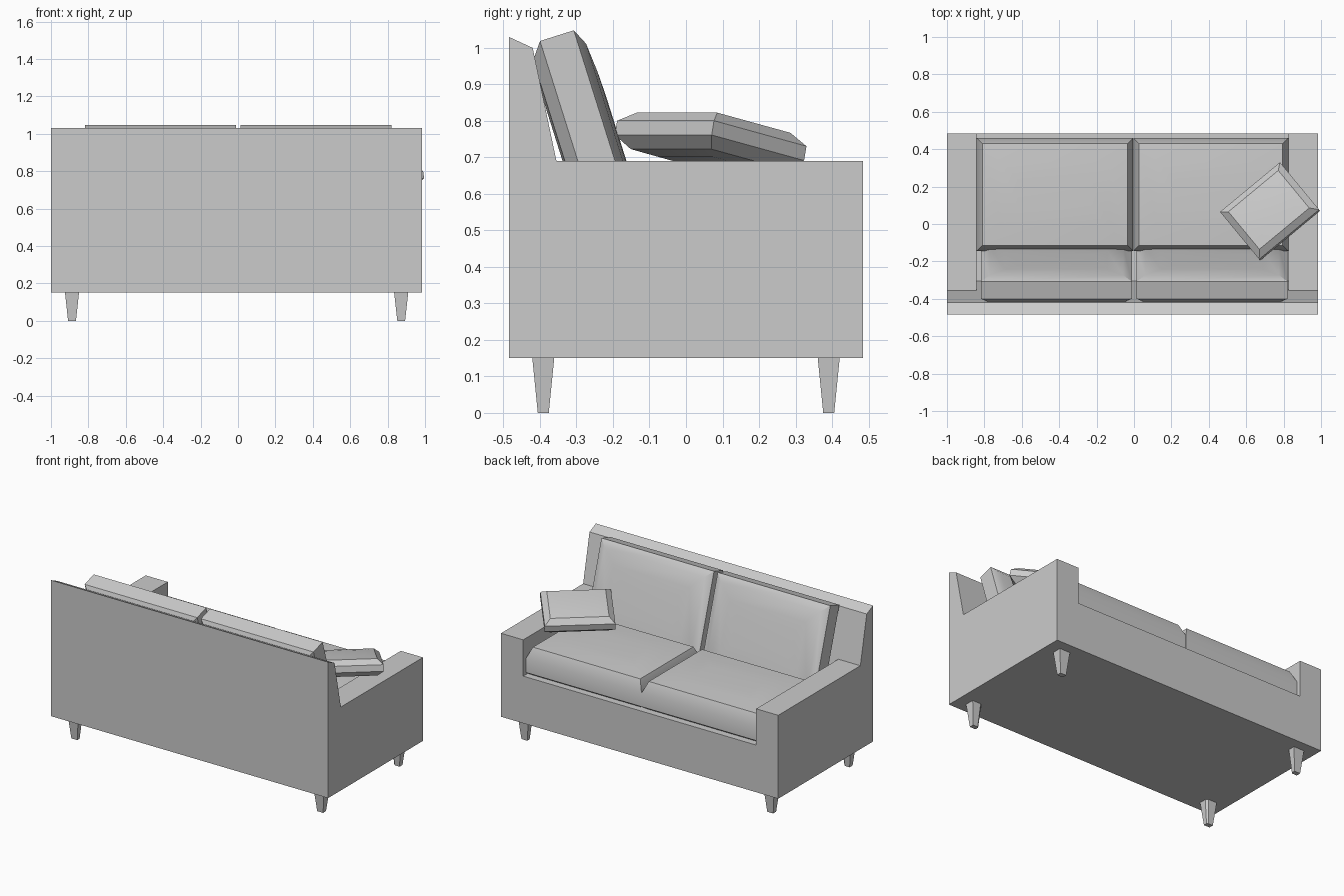
import bpy, bmesh, math
from mathutils import Matrix, Vector

if "Cube" in bpy.data.objects:
    bpy.data.objects.remove(bpy.data.objects["Cube"])


def finish(name, bm, smooth=False):
    bmesh.ops.recalc_face_normals(bm, faces=bm.faces)
    me = bpy.data.meshes.new(name)
    bm.to_mesh(me)
    bm.free()
    ob = bpy.data.objects.new(name, me)
    bpy.context.collection.objects.link(ob)
    if smooth:
        bpy.ops.object.select_all(action='DESELECT')
        bpy.context.view_layer.objects.active = ob
        ob.select_set(True)
        bpy.ops.object.shade_smooth_by_angle(angle=math.radians(25))
    return ob


def loft(name, loops, matrix=None, smooth=False):
    """Skin a stack of point loops and cap both ends."""
    bm = bmesh.new()
    rings = [[bm.verts.new(p) for p in loop] for loop in loops]
    n = len(rings[0])
    for a, b in zip(rings, rings[1:]):
        for i in range(n):
            j = (i + 1) % n
            bm.faces.new((a[i], a[j], b[j], b[i]))
    bm.faces.new(rings[0][::-1])
    bm.faces.new(rings[-1])
    if matrix:
        bm.transform(matrix)
    return finish(name, bm, smooth)


def slab(name, x0, x1, profile):
    return loft(name, [[(x, y, z) for y, z in profile] for x in (x0, x1)])


def cushion(name, hx, hy, layers, matrix):
    """Layers are (inset, height) pairs going up through a rectangular cushion."""
    loops = []
    for inset, z in layers:
        a, b = hx - inset, hy - inset
        loops.append([(-a, -b, z), (a, -b, z), (a, b, z), (-a, b, z)])
    return loft(name, loops, matrix, True)


def frame(ex, ey, origin):
    ex, ey = Vector(ex).normalized(), Vector(ey).normalized()
    m = Matrix((ex, ey, ex.cross(ey))).transposed().to_4x4()
    m.translation = origin
    return m


# upholstered body: arm-and-back ends with a lower seat section between
back = [(-.42, 1.0), (-.485, 1.03)]
end = [(-.485, .15), (.485, .15), (.485, .69), (-.355, .69)] + back
middle = [(-.485, .15), (.485, .15), (.485, .455), (-.306, .455)] + back
slab("left_arm", -1, -.842, end)
slab("seat_base_and_back", -.842, .826, middle)
slab("right_arm", .826, .985, end)

# seat cushions
seat_layers = [(.02, .455), (0, .47), (0, .56), (.03, .63), (.13, .642), (.22, .645)]
for side, x0, x1 in (("left", -.841, -.005), ("right", -.003, .825)):
    cushion(side + "_seat_cushion", (x1 - x0) / 2, .302, seat_layers,
            Matrix.Translation(((x0 + x1) / 2, .158, 0)))

# leaning back cushions
tilt = math.radians(17.5)
up = Vector((0, -math.sin(tilt), math.cos(tilt)))
out = Vector((0, math.cos(tilt), math.sin(tilt)))
back_layers = [(.13, -.115), (.045, -.109), (0, -.075), (0, .022),
               (.045, .043), (.13, .05), (.2, .052)]
for side, x in (("left", -.415), ("right", .4175)):
    cushion(side + "_back_cushion", .403, .295, back_layers,
            frame((-1, 0, 0), up, Vector((x, 0, 0)) + up * .797))

# loose throw pillow resting on the right arm
pillow_layers = [(.09, -.062), (.035, -.052), (0, -.02), (0, .02),
                 (.035, .05), (.09, .056)]
cushion("throw_pillow", .208, .168, pillow_layers,
        frame((.32, .265, 0), (-.21, .254, -.07), (.7275, .0675, .746)))

# tapered legs with a clipped inner corner
leg = [(-1, -1), (1, -1), (1, .55), (.6, 1), (-1, 1)]
for xs, xn, cx in ((1, "left", -.8875), (-1, "right", .8725)):
    for ys, yn in ((1, "back"), (-1, "front")):
        loft(f"{yn}_{xn}_leg",
             [[(cx + xs * px * rx, ys * (-.391 + py * ry), z) for px, py in leg]
              for z, rx, ry in ((0, .021, .015), (.15, .0375, .03))])
